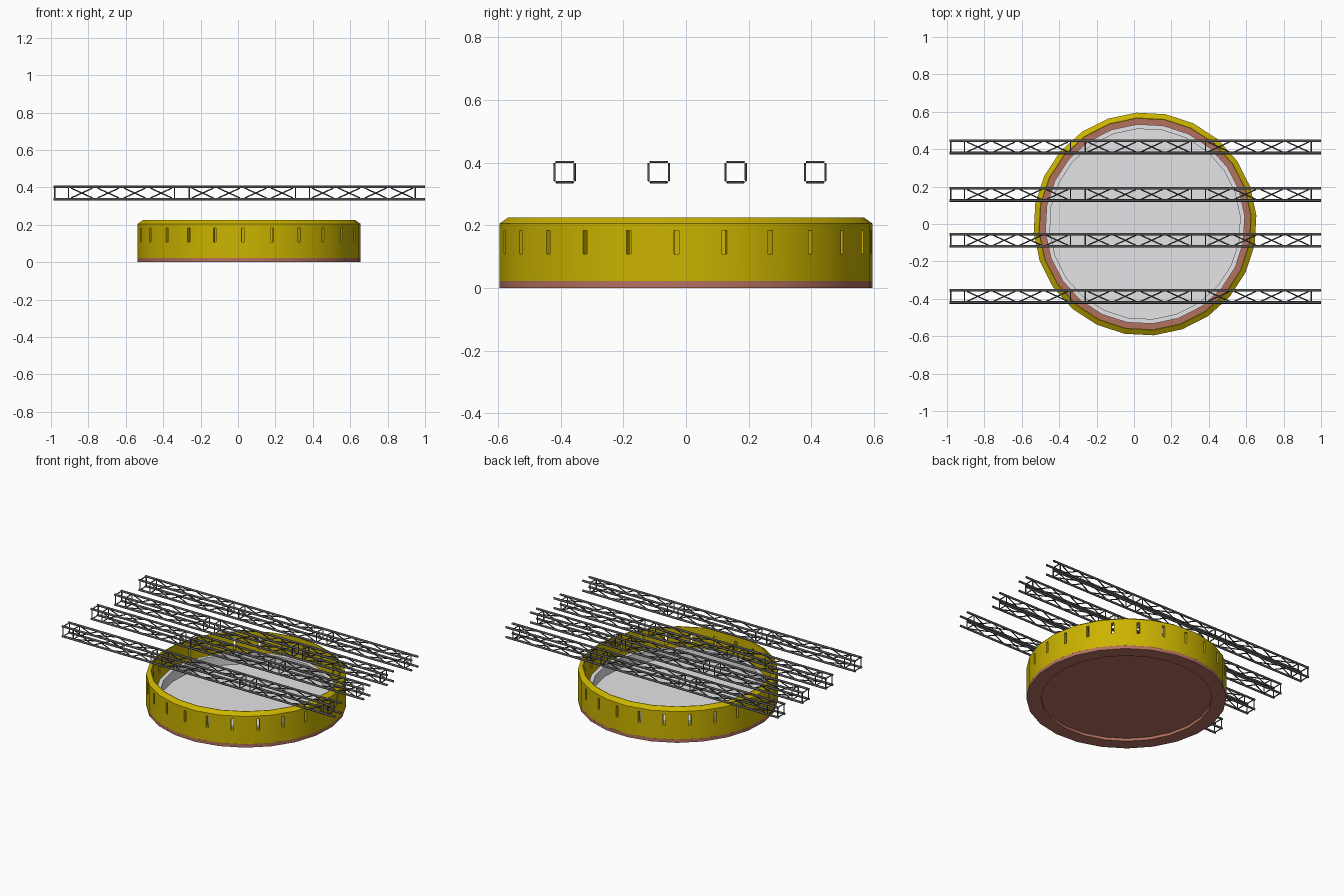
import bpy, bmesh, math
from mathutils import Vector

if "Cube" in bpy.data.objects:
    bpy.data.objects.remove(bpy.data.objects["Cube"])

CX, SIDES, TURN = 0.059, 24, math.radians(4.5)


def material(name, rgb):
    m = bpy.data.materials.new(name)
    m.diffuse_color = (*rgb, 1)
    m.use_nodes = True
    m.node_tree.nodes["Principled BSDF"].inputs["Base Color"].default_value = m.diffuse_color
    return m


yellow = material("yellow", (0.60, 0.455, 0.0))
clay = material("clay pink", (0.45, 0.165, 0.115))
grey = material("light grey", (0.78, 0.78, 0.80))
steel = material("dark steel", (0.09, 0.09, 0.09))


def make_object(name, bm, mat):
    bmesh.ops.recalc_face_normals(bm, faces=bm.faces)
    me = bpy.data.meshes.new(name)
    bm.to_mesh(me)
    bm.free()
    me.materials.append(mat)
    ob = bpy.data.objects.new(name, me)
    bpy.context.collection.objects.link(ob)
    return ob


def smooth(ob, degrees):
    bpy.ops.object.select_all(action="DESELECT")
    ob.select_set(True)
    bpy.context.view_layer.objects.active = ob
    bpy.ops.object.shade_smooth_by_angle(angle=math.radians(degrees))


def lathe(name, profile, mat, closed):
    """Turn a (radius, z) profile round the ring centre."""
    bm = bmesh.new()
    rings = []
    for r, z in profile:
        if r == 0:
            rings.append([bm.verts.new((CX, 0, z))] * SIDES)
        else:
            rings.append([bm.verts.new((CX + r * math.cos(TURN + math.tau * i / SIDES),
                                        r * math.sin(TURN + math.tau * i / SIDES), z))
                          for i in range(SIDES)])
    pairs = list(zip(rings, rings[1:])) + ([(rings[-1], rings[0])] if closed else [])
    for a, b in pairs:
        for i in range(SIDES):
            j = (i + 1) % SIDES
            bm.faces.new(list(dict.fromkeys((a[i], a[j], b[j], b[i]))))
    return make_object(name, bm, mat)


# Base plate with recessed underside; its top shows between wall and tray
base = lathe("base", [(0, 0.018), (0.51, 0.018), (0.51, 0), (0.597, 0), (0.597, 0.022),
                      (0, 0.022)], clay, False)
smooth(base, 30)

# Grey tray with a flat rim
tray = lathe("floor_tray", [(0, 0.0225), (0.535, 0.0225), (0.535, 0.103), (0.51, 0.103),
                            (0.51, 0.036), (0, 0.036)], grey, False)
smooth(tray, 30)

# Yellow wall with chamfered top
wall = lathe("wall", [(0.597, 0.0222), (0.597, 0.205), (0.569, 0.225),
                      (0.565, 0.225), (0.565, 0.0222)], yellow, True)

# Slots: one through the middle of each wall panel
bm = bmesh.new()
for i in range(SIDES):
    a = TURN + math.tau * (i + 0.5) / SIDES
    out, side = Vector((math.cos(a), math.sin(a), 0)), Vector((-math.sin(a), math.cos(a), 0))
    cube = bmesh.ops.create_cube(bm, size=1)["verts"]
    for v in cube:
        v.co = (Vector((CX, 0, 0.146)) + out * (0.58 + v.co.x * 0.07)
                + side * v.co.y * 0.016 + Vector((0, 0, v.co.z * 0.074)))
cutter = make_object("slot_cutter", bm, yellow)
cutter.hide_render = True
mod = wall.modifiers.new("slots", "BOOLEAN")
mod.operation, mod.solver, mod.object = "DIFFERENCE", "EXACT", cutter
bpy.context.view_layer.objects.active = wall
bpy.ops.object.modifier_apply(modifier="slots")
bpy.data.objects.remove(cutter)
smooth(wall, 25)


def tube(bm, a, b, r, sides, trim=0.0):
    """Open tube between two points, shortened at both ends by trim."""
    a, b = Vector(a), Vector(b)
    cut = (b - a).normalized() * trim
    rot = (b - a).to_track_quat("Z", "Y")
    ends = [[bm.verts.new(p + rot @ Vector((r * math.cos(math.tau * i / sides),
                                           r * math.sin(math.tau * i / sides), 0)))
             for i in range(sides)] for p in (a + cut, b - cut)]
    for i in range(sides):
        j = (i + 1) % sides
        bm.faces.new((ends[0][i], ends[0][j], ends[1][j], ends[1][i]))


# Roof trusses: four chords, square frames and zigzag bracing
H, ZC, ZIGS = 0.0325, 0.3695, 4
CORNERS = [(-H, -H), (H, -H), (H, H), (-H, H)]
FRAMES = [-0.98, -0.906, -0.34, -0.26, 0.307, 0.382, 0.948]
for n, yc in enumerate((-0.387, -0.087, 0.158, 0.412)):
    bm = bmesh.new()
    for k in range(4):
        c = [(yc + y, ZC + z) for y, z in (CORNERS[k], CORNERS[(k + 1) % 4])]
        tube(bm, (-0.986, *c[0]), (1.0, *c[0]), 0.007, 10)
        for x in FRAMES:
            tube(bm, (x, *c[0]), (x, *c[1]), 0.0035, 8, 0.0065)
        for x0, x1 in zip(FRAMES[1::2], FRAMES[2::2]):
            step = (x1 - x0) / ZIGS
            for i in range(ZIGS):
                tube(bm, (x0 + i * step, *c[i % 2]),
                     (x0 + (i + 1) * step, *c[(i + 1) % 2]), 0.0035, 8, 0.014)
    smooth(make_object(f"truss_{n + 1}", bm, steel), 60)
